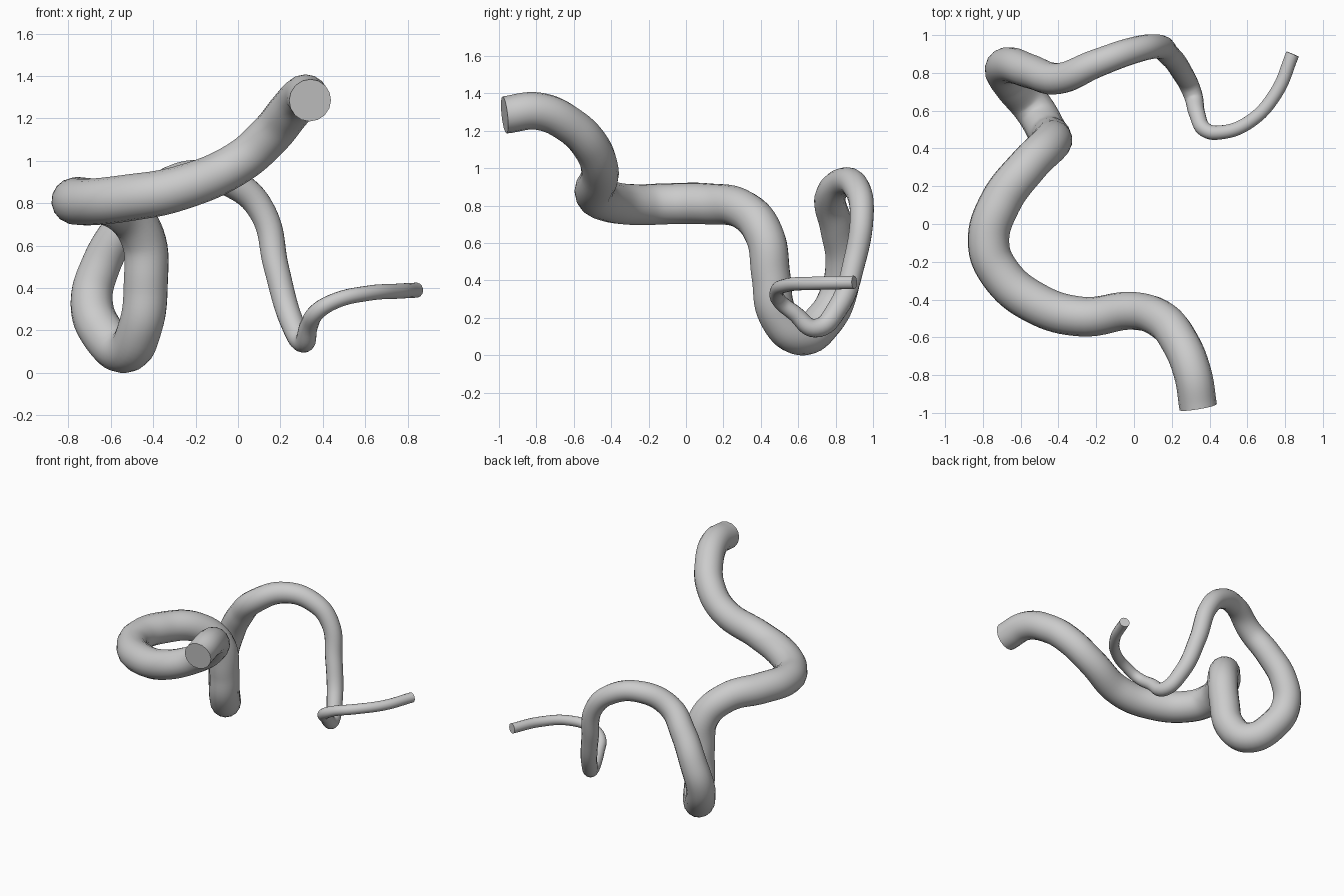
import bpy
import math

# Remove the default object only
default = bpy.data.objects.get("Cube")
if default:
    bpy.data.objects.remove(default, do_unlink=True)


def make_material(name, color):
    material = bpy.data.materials.new(name)
    material.use_nodes = True
    material.diffuse_color = color
    shader = material.node_tree.nodes["Principled BSDF"]
    shader.inputs["Base Color"].default_value = color
    return material


def make_tube(name, path, material, rings, sides):
    """Sweep a round section along smooth points given as x, y, z, radius."""
    curve = bpy.data.curves.new(name, "CURVE")
    curve.dimensions = "3D"
    curve.twist_mode = "MINIMUM"
    curve.resolution_u = rings
    curve.bevel_depth = 1.0
    curve.bevel_resolution = sides // 4 - 2
    curve.use_fill_caps = True

    spline = curve.splines.new("BEZIER")
    spline.radius_interpolation = "CARDINAL"
    spline.bezier_points.add(len(path) - 1)
    for point, (x, y, z, radius) in zip(spline.bezier_points, path):
        point.co = (x, y, z)
        point.radius = radius
        point.handle_left_type = point.handle_right_type = "AUTO"

    tube = bpy.data.objects.new(name, curve)
    bpy.context.collection.objects.link(tube)
    curve.materials.append(material)

    # Turn the sweep into a mesh, smooth along its length with crisp end caps
    bpy.ops.object.select_all(action="DESELECT")
    tube.select_set(True)
    bpy.context.view_layer.objects.active = tube
    bpy.ops.object.convert(target="MESH")
    bpy.ops.object.shade_smooth_by_angle(angle=math.radians(40))
    return tube


# Thick raised end, sweeping down and back along the long bend
raised_bend = [
    (.34, -.97, 1.285, .1),
    (.31, -.79, 1.305, .1),
    (.24, -.62, 1.23, .1),
    (.15, -.51, 1.12, .1),
    (0, -.46, .99, .1),
    (-.28, -.49, .87, .105),
    (-.52, -.42, .825, .11),
    (-.71, -.26, .805, .11),
    (-.77, -.1, .81, .11),
    (-.71, .11, .81, .11),
    (-.56, .31, .775, .105),
]

# Low loop dropping to the ground and climbing back up
low_loop = [
    (-.45, .42, .64, .105),
    (-.435, .455, .42, .105),
    (-.46, .49, .22, .105),
    (-.53, .61, .105, .105),
    (-.64, .74, .19, .105),
    (-.69, .815, .33, .1),
    (-.65, .84, .5, .095),
    (-.54, .805, .69, .09),
    (-.4, .77, .84, .083),
]

# Tapering arch and the slim tail
tapered_tail = [
    (-.2, .85, .93, .075),
    (0, .92, .88, .07),
    (.12, .94, .75, .064),
    (.18, .9, .5, .06),
    (.25, .81, .25, .056),
    (.31, .69, .145, .05),
    (.335, .58, .225, .043),
    (.375, .5, .29, .04),
    (.46, .485, .34, .037),
    (.61, .54, .375, .036),
    (.75, .69, .385, .036),
    (.84, .9, .39, .036),
]

grey = make_material("plain grey", (.6, .6, .6, 1))
make_tube("curved_tube", raised_bend + low_loop + tapered_tail, grey,
          rings=8, sides=32)
